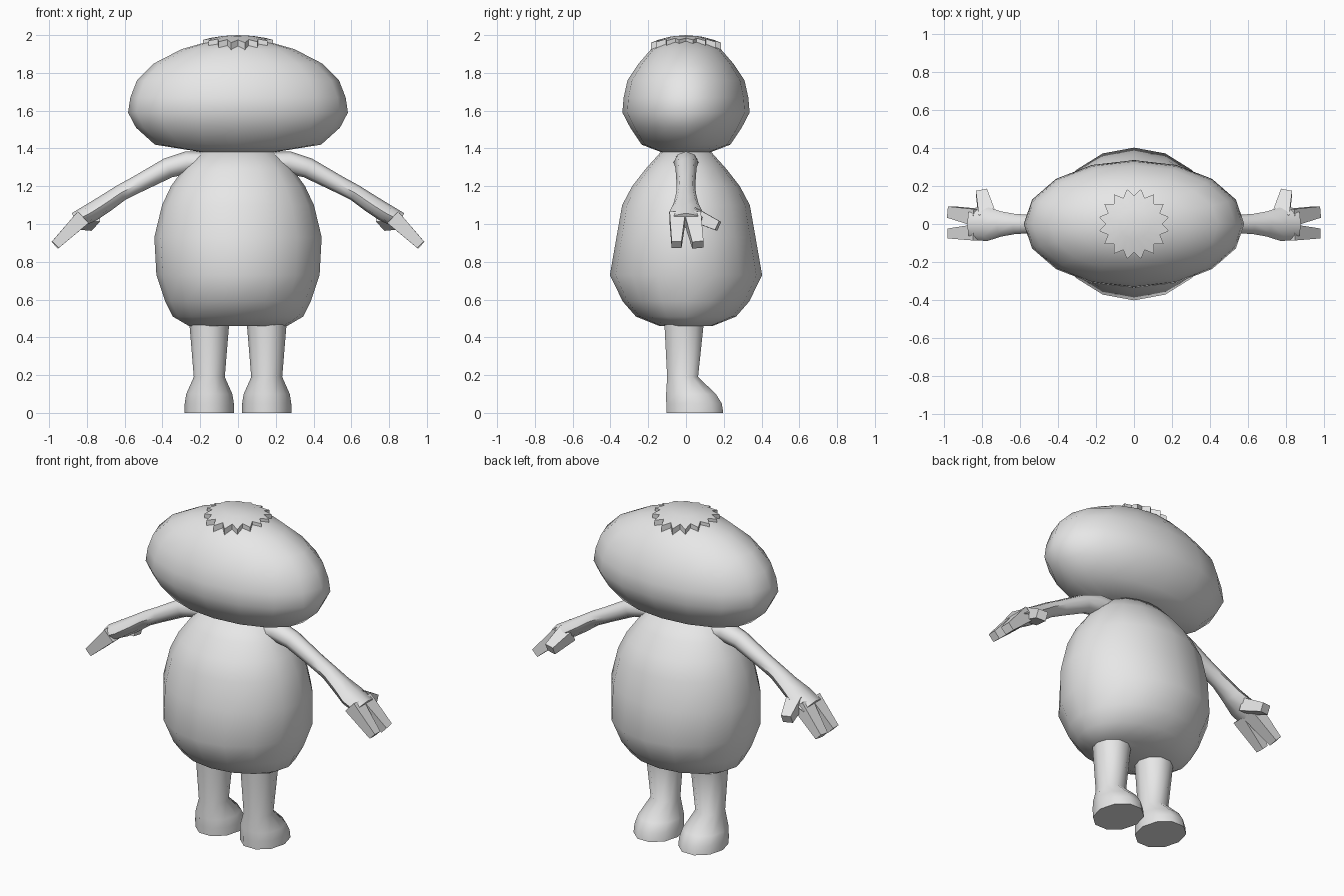
import bpy, bmesh, math
from mathutils import Vector

if "Cube" in bpy.data.objects:
    bpy.data.objects.remove(bpy.data.objects["Cube"])

grey = bpy.data.materials.new("plain grey")
grey.diffuse_color = (0.8, 0.8, 0.8, 1)
grey.use_nodes = True
grey.node_tree.nodes["Principled BSDF"].inputs["Base Color"].default_value = grey.diffuse_color


def finish(name, bm, angle):
    """Turn a bmesh into a shaded object."""
    bmesh.ops.recalc_face_normals(bm, faces=bm.faces)
    mesh = bpy.data.meshes.new(name)
    bm.to_mesh(mesh)
    bm.free()
    mesh.materials.append(grey)
    ob = bpy.data.objects.new(name, mesh)
    bpy.context.collection.objects.link(ob)
    bpy.ops.object.select_all(action='DESELECT')
    ob.select_set(True)
    bpy.context.view_layer.objects.active = ob
    bpy.ops.object.shade_smooth_by_angle(angle=math.radians(angle))
    return ob


def loft(name, rings, sides, angle=60, turn=0.0):
    """Skin rings given as (centre, half-axis u, half-axis v)."""
    bm = bmesh.new()
    loops = []
    for c, u, v in rings:
        loops.append([bm.verts.new(Vector(c) + Vector(u) * math.cos(a) + Vector(v) * math.sin(a))
                      for a in (turn + math.tau * i / sides for i in range(sides))])
    for a, b in zip(loops, loops[1:]):
        for i in range(sides):
            j = (i + 1) % sides
            bm.faces.new((a[i], a[j], b[j], b[i]))
    bm.faces.new(loops[0])
    bm.faces.new(loops[-1])
    return finish(name, bm, angle)


def upright(name, rows, sides, x=0.0, angle=60):
    """Stack of horizontal ellipses: (z, half x, y min, y max)."""
    return loft(name, [((x, (y0 + y1) / 2, z), (rx, 0, 0), (0, (y1 - y0) / 2, 0))
                       for z, rx, y0, y1 in rows], sides, angle)


# Head: wide flattened egg
head = [(1.38, .19, .13), (1.42, .44, .235), (1.51, .54, .295), (1.59, .582, .337),
        (1.67, .57, .33), (1.76, .535, .31), (1.85, .445, .25), (1.925, .30, .185),
        (1.965, .16, .10), (1.98, .03, .02)]
upright("head", [(z, rx, -ry, ry) for z, rx, ry in head], 16)

# Body: pear shape with flat underside
body = [(.46, .26, .14), (.51, .345, .265), (.59, .385, .335), (.73, .432, .403),
        (.93, .443, .368), (1.10, .402, .338), (1.20, .355, .285), (1.29, .29, .215),
        (1.385, .19, .13)]
upright("body", [(z, rx, -ry, ry) for z, rx, ry in body], 16)

# Jagged cap following the top of the head
bm = bmesh.new()
TEETH = 16


def cap_vert(r, a, drop):
    x, y = r * math.cos(a), r * math.sin(a)
    return bm.verts.new((x, y, 2.0 - .7 * x * x - 1.15 * y * y - drop))


sheets = []
for drop in (0, .038):
    centre = cap_vert(0, 0, drop)
    rim, mid = [], []
    for i in range(TEETH * 2):
        a = math.pi * (i + 1) / TEETH
        rim.append(cap_vert(.188 if i % 2 == 0 else .148, a + math.pi / TEETH * 0.0, drop))
        mid.append(cap_vert(.08, a, drop))
    for i in range(TEETH * 2):
        j = (i + 1) % (TEETH * 2)
        bm.faces.new((centre, mid[i], mid[j]))
        bm.faces.new((mid[i], rim[i], rim[j], mid[j]))
    sheets.append(rim)
for i in range(TEETH * 2):
    j = (i + 1) % (TEETH * 2)
    bm.faces.new((sheets[0][i], sheets[0][j], sheets[1][j], sheets[1][i]))
finish("jagged_cap", bm, 30)

# Limbs on both sides
arm = [(.12, 1.325, .07, .055), (.27, 1.325, .065, .06), (.37, 1.297, .056, .054),
       (.53, 1.212, .050, .046), (.62, 1.165, .052, .044), (.70, 1.11, .066, .048),
       (.775, 1.062, .09, .05), (.86, 1.018, .084, .044)]
fingers = {  # base centre, tip centre, base and tip half sizes (width, thickness)
    "outer_finger": ((.82, -.045, 1.035), (.967, -.05, .89), (.042, .042), (.026, .025)),
    "inner_finger": ((.82, .035, 1.035), (.967, .063, .89), (.044, .042), (.030, .025)),
    "thumb": ((.775, .04, 1.05), (.805, .17, .99), (.045, .038), (.030, .026))}

for side, s in (("left", -1), ("right", 1)):
    # Leg flaring into a foot with a long toe
    upright(side + "_leg", [(0, .132, -.11, .205), (.05, .13, -.112, .197), (.10, .122, -.112, .165),
                            (.19, .082, -.104, .068), (.48, .106, -.12, .10)], 10, s * .152, 50)

    # Arm and palm
    rings = []
    for i, (x, z, w, t) in enumerate(arm):
        a, b = arm[max(i - 1, 0)], arm[min(i + 1, len(arm) - 1)]
        d = Vector((b[0] - a[0], 0, b[1] - a[1])).normalized()
        rings.append(((s * x, 0, z), (0, w, 0), (-s * d.z * t, 0, d.x * t)))
    loft(side + "_arm", rings, 8, 50)

    # Blunt square fingers
    for name, (p, q, big, small) in fingers.items():
        d = (Vector(q) - Vector(p)).normalized()
        across = Vector((1, 0, 0)) if name == "thumb" else Vector((0, 1, 0))
        across = (across - d * across.dot(d)).normalized()
        up = d.cross(across)
        rings = []
        for c, (w, t) in ((p, big), (q, small)):
            u, v = across * w * math.sqrt(2), up * t * math.sqrt(2)
            # Square corners: diagonal half-axes rotated by an eighth turn
            rings.append(((s * c[0], c[1], c[2]), (s * u.x, u.y, u.z), (s * v.x, v.y, v.z)))
        loft(side + "_" + name, rings, 4, 30, math.pi / 4)
